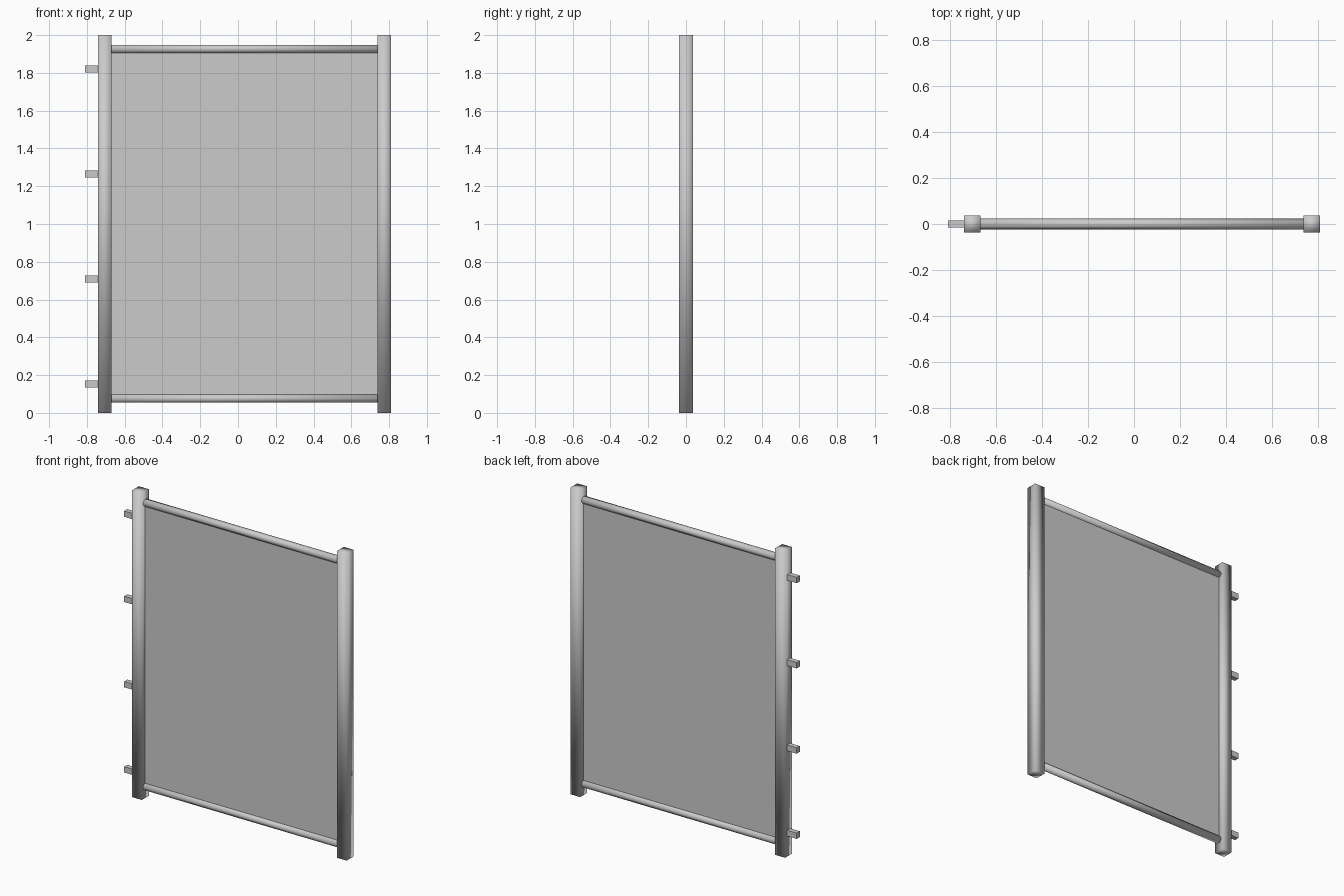
import bpy
import math

cube = bpy.data.objects.get("Cube")
if cube:
    bpy.data.objects.remove(cube, do_unlink=True)

# One grey metal throughout
metal = bpy.data.materials.new("grey_metal")
metal.use_nodes = True
grey = (0.6, 0.6, 0.6, 1)
metal.diffuse_color = grey
metal.node_tree.nodes["Principled BSDF"].inputs["Base Color"].default_value = grey


def finish(name, smooth):
    obj = bpy.context.object
    obj.name = name
    obj.data.materials.append(metal)
    bpy.ops.object.transform_apply(location=False, rotation=True, scale=True)
    if smooth:
        bpy.ops.object.shade_smooth()
    return obj


def box(name, centre, size, smooth=False):
    bpy.ops.mesh.primitive_cube_add(size=1, location=centre)
    bpy.context.object.scale = size
    return finish(name, smooth)


LEFT, RIGHT = 0.774, -0.705
MID, SPAN = (LEFT + RIGHT) / 2, LEFT - RIGHT
POST = 0.072
RAILS = {"bottom_rail": 0.076, "top_rail": 1.927}

# Square posts with softly shaded edges
for name, x in (("left_post", LEFT), ("right_post", RIGHT)):
    box(name, (x, 0, 1), (POST, POST, 2), smooth=True)

# Six-sided rails between the posts, corners pointing front and back
for name, z in RAILS.items():
    bpy.ops.mesh.primitive_cylinder_add(
        vertices=6, radius=0.024, depth=SPAN - POST, location=(MID, 0, z),
        rotation=(0, math.pi / 2, 0))
    finish(name, True)

# Thin infill panel
z0, z1 = RAILS.values()
box("panel", (MID, 0, (z0 + z1) / 2), (SPAN - POST, 0.006, z1 - z0))

# Hinge lugs on the outer side of the right post
for i in range(4):
    box(f"hinge_lug_{i + 1}", (-0.775, 0, 0.153 + i * 0.556), (0.07, 0.032, 0.038))
